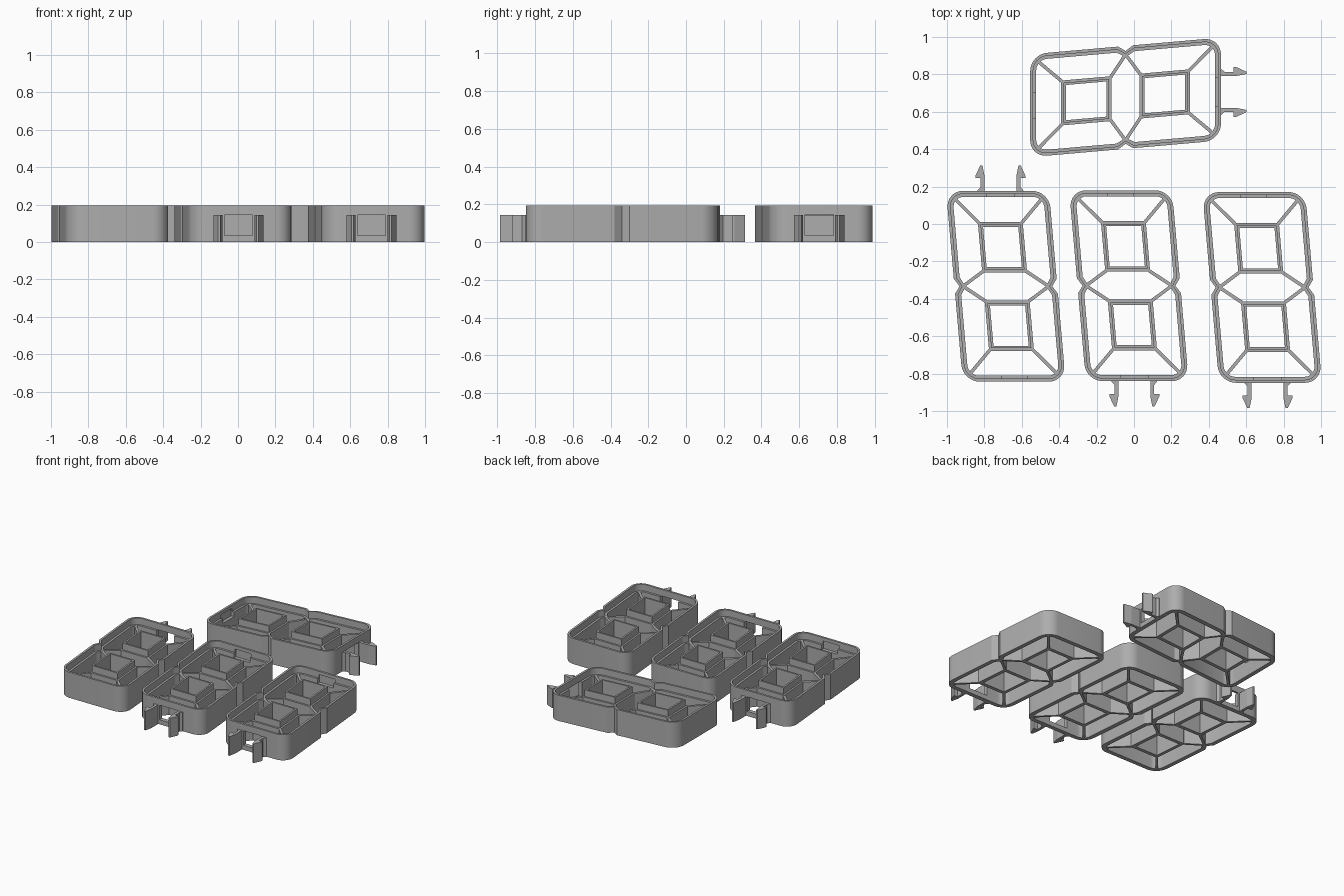
import bpy, bmesh, math
from mathutils import Matrix, Vector

if "Cube" in bpy.data.objects:
    bpy.data.objects.remove(bpy.data.objects["Cube"])

SHEAR = math.tan(math.radians(5))
HW, HH, R = 0.275, 0.51, 0.09      # half width, half height, corner radius
TOP, LEDGE = 0.195, 0.145          # lip height, ledge height
SQ_Y = 0.21                        # square centre distance from the waist
CLIP_X = -0.029                    # sideways offset of the clips

grey = bpy.data.materials.new("grey plastic")
grey.diffuse_color = (0.42, 0.42, 0.42, 1)
grey.use_nodes = True
grey.node_tree.nodes["Principled BSDF"].inputs["Base Color"].default_value = grey.diffuse_color


def lean(x, y, z):
    return Vector((x - SHEAR * y, y, z))


def finish(name, bm, place, smooth=False):
    bmesh.ops.recalc_face_normals(bm, faces=bm.faces[:])
    me = bpy.data.meshes.new(name)
    bm.to_mesh(me)
    bm.free()
    me.materials.append(grey)
    ob = bpy.data.objects.new(name, me)
    bpy.context.collection.objects.link(ob)
    ob.matrix_world = place
    if smooth:
        bpy.ops.object.select_all(action='DESELECT')
        ob.select_set(True)
        bpy.context.view_layer.objects.active = ob
        bpy.ops.object.shade_smooth_by_angle(angle=math.radians(30))
    return ob


def loft_ring(bm, loops):
    """Closed ring swept through matching loops of points."""
    rows = [[bm.verts.new(p) for p in loop] for loop in loops]
    n = len(rows[0])
    for a, b in zip(rows, rows[1:] + rows[:1]):
        for i in range(n):
            j = (i + 1) % n
            bm.faces.new((a[i], a[j], b[j], b[i]))


def prism(bm, pts, z0, z1):
    lo = [bm.verts.new((p[0], p[1], z0)) for p in pts]
    hi = [bm.verts.new((p[0], p[1], z1)) for p in pts]
    bm.faces.new(lo)
    bm.faces.new(hi)
    n = len(pts)
    for i in range(n):
        j = (i + 1) % n
        bm.faces.new((lo[i], lo[j], hi[j], hi[i]))


def outline(d, z):
    """Waisted round-cornered outline, inset by d."""
    q = [(HW - d, 0.04 + 0.25 * d)]
    for k in range(9):
        a = math.pi / 2 * k / 8
        q.append((HW - R + (R - d) * math.cos(a), HH - R + (R - d) * math.sin(a)))
    w = [(HW - 0.027 - d, 0)]
    right = w + q
    left = [(-x, y) for x, y in reversed(q)]
    upper = right + left
    pts = upper + [(-x, -y) for x, y in upper]
    return [lean(x, y, z) for x, y in pts]


def rect(cy, hx, hy, z):
    return [lean(sx * hx, cy + sy * hy, z)
            for sx, sy in ((1, 1), (-1, 1), (-1, -1), (1, -1))]


def box_cutter(name, place, x, hx, y0, y1, z0, z1):
    bm = bmesh.new()
    prism(bm, [(x - hx, y0), (x + hx, y0), (x + hx, y1), (x - hx, y1)], z0, z1)
    ob = finish(name, bm, place)
    ob.hide_render = True
    ob.display_type = 'WIRE'
    return ob


def digit(label, x, y, angle):
    place = Matrix.Translation((x, y, 0)) @ Matrix.Rotation(math.radians(angle), 4, 'Z')

    # outer wall with a lip and an inner ledge
    bm = bmesh.new()
    loft_ring(bm, [outline(d, z) for d, z in (
        (0, 0), (0, TOP), (0.016, TOP), (0.016, LEDGE), (0.032, LEDGE), (0.032, 0))])
    wall = finish(label + " outer wall", bm, place, True)

    # window between the clips, and catch slot at the other end
    cuts = (box_cutter(label + " window cutter", place, CLIP_X, 0.075, 0.40, 0.60, 0.035, 0.1452),
            box_cutter(label + " slot cutter", place, SHEAR * HH, 0.067, -0.502, -0.40, 0.11, 0.17))
    for c in cuts:
        m = wall.modifiers.new(c.name, 'BOOLEAN')
        m.object = c
        m.operation = 'DIFFERENCE'
        m.solver = 'EXACT'

    # stepped square tubes
    for s, word in ((1, "upper"), (-1, "lower")):
        bm = bmesh.new()
        loft_ring(bm, [rect(s * SQ_Y, hx, hy, z) for hx, hy, z in (
            (0.12, 0.135, 0), (0.12, 0.135, LEDGE), (0.107, 0.121, LEDGE),
            (0.107, 0.121, TOP), (0.094, 0.108, TOP), (0.094, 0.108, 0))])
        finish(f"{label} {word} square", bm, place)

    # diagonal ribs from the squares to the corners and the waist
    bm = bmesh.new()
    for sx in (1, -1):
        for sy in (1, -1):
            for ya, xb, yb in ((SQ_Y + 0.13, 0.235, 0.47), (SQ_Y - 0.13, 0.225, 0.003)):
                a = lean(sx * 0.115, sy * ya, 0)
                b = lean(sx * xb, sy * yb, 0)
                t = (b - a).normalized()
                n = Vector((-t.y, t.x, 0)) * 0.009
                prism(bm, [a - n, b - n, b + n, a + n], 0, LEDGE - 0.0005)
    finish(label + " ribs", bm, place)

    # pair of barbed clips
    bm = bmesh.new()
    profile = [(0.085, 0.495), (0.122, 0.495), (0.122, 0.513), (0.106, 0.53),
               (0.106, 0.578), (0.134, 0.578), (0.134, 0.59), (0.108, 0.646),
               (0.096, 0.646), (0.085, 0.59)]
    for s in (1, -1):
        prism(bm, [(CLIP_X + s * px, py) for px, py in profile], 0, LEDGE)
    finish(label + " clips", bm, place)


digit("left digit", -0.685, -0.333, 0)
digit("middle digit", -0.027, -0.330, 180)
digit("right digit", 0.685, -0.339, 180)
digit("back digit", -0.045, 0.677, -90)
